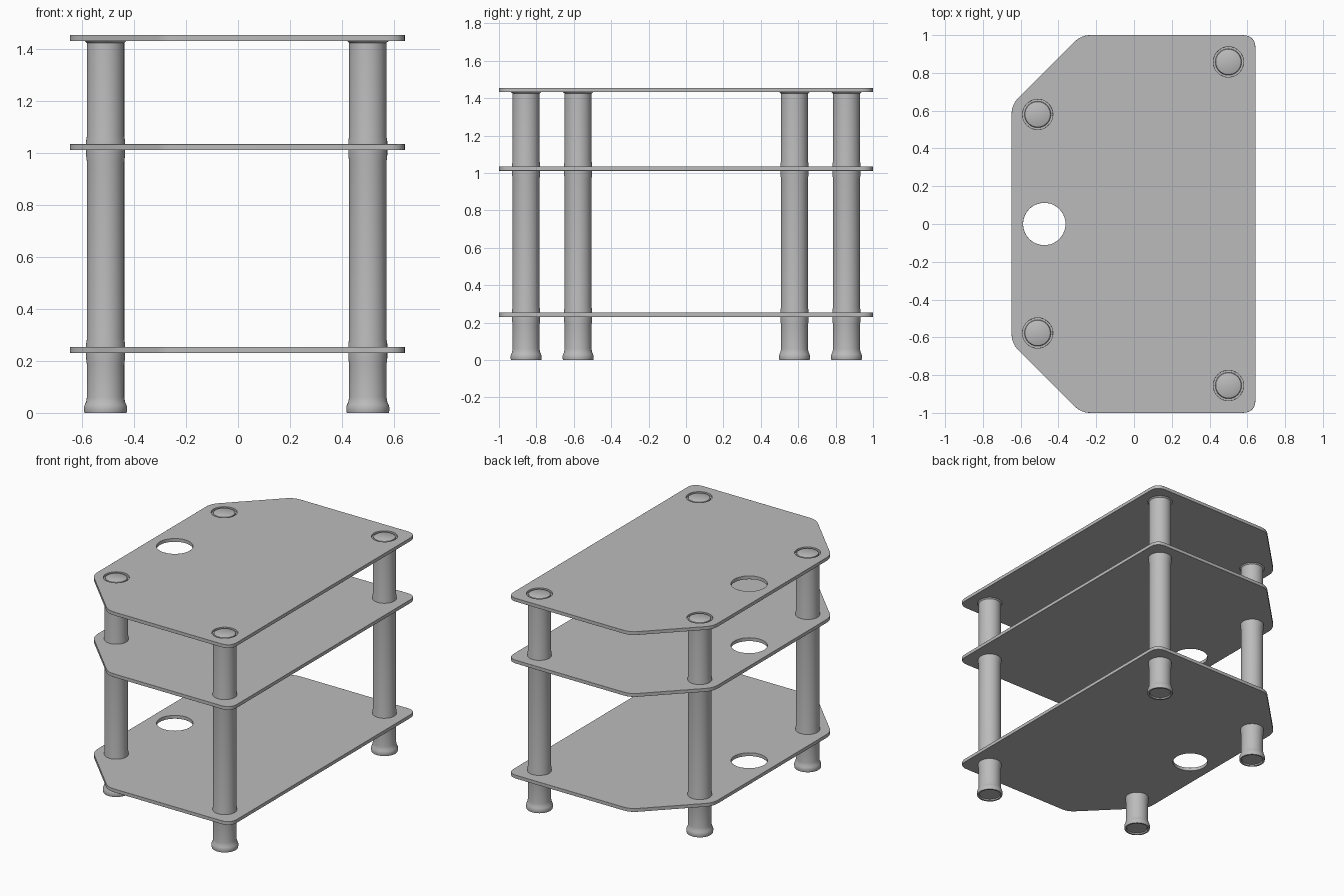
import bpy, bmesh
from math import sin, cos, pi, radians
from mathutils import Vector

cube = bpy.data.objects.get("Cube")
if cube:
    bpy.data.objects.remove(cube, do_unlink=True)

grey = bpy.data.materials.new("satin grey")
grey.use_nodes = True
grey.diffuse_color = (0.5, 0.5, 0.5, 1)
grey.node_tree.nodes["Principled BSDF"].inputs["Base Color"].default_value = (0.5, 0.5, 0.5, 1)

THICK = 0.023
SHELVES = {"bottom_shelf": 0.231, "middle_shelf": 1.012, "top_shelf": 1.432}
LEGS = {"front_right_leg": (-0.51, -0.577), "back_right_leg": (-0.51, 0.58),
        "front_left_leg": (0.5, -0.855), "back_left_leg": (0.5, 0.858)}


def finish(bm, name):
    bmesh.ops.recalc_face_normals(bm, faces=bm.faces)
    mesh = bpy.data.meshes.new(name)
    bm.to_mesh(mesh)
    bm.free()
    mesh.materials.append(grey)
    obj = bpy.data.objects.new(name, mesh)
    bpy.context.collection.objects.link(obj)
    bpy.ops.object.select_all(action="DESELECT")
    obj.select_set(True)
    bpy.context.view_layer.objects.active = obj
    bpy.ops.object.shade_smooth_by_angle(angle=radians(35))
    return obj


def circle(x, y, r, n=48):
    return [Vector((x + r * cos(2 * pi * i / n), y + r * sin(2 * pi * i / n))) for i in range(n)]


def rounded(corners, steps=7):
    """Round each corner (x, y, setback) with a quadratic curve."""
    pts = []
    for i, (x, y, d) in enumerate(corners):
        p = Vector((x, y))
        a, b = (Vector(corners[j][:2]) for j in (i - 1, (i + 1) % len(corners)))
        a = p + (a - p).normalized() * d
        b = p + (b - p).normalized() * d
        for k in range(steps + 1):
            t = k / steps
            pts.append(a * (1 - t) ** 2 + p * 2 * t * (1 - t) + b * t * t)
    return pts


def shelf(name, z, holes):
    bm = bmesh.new()
    half = [(0.643, -1, 0.07), (0.643, 1, 0.07), (-0.28, 1, 0.05), (-0.648, 0.632, 0.05)]
    outline = rounded(half + [(x, -y, d) for x, y, d in half[:1:-1]])
    edges = []
    for loop in [outline] + holes:
        vs = [bm.verts.new((p.x, p.y, z)) for p in loop]
        edges += [bm.edges.new((v, vs[i - 1])) for i, v in enumerate(vs)]
    bmesh.ops.triangle_fill(bm, edges=edges, use_beauty=True)
    ext = bmesh.ops.extrude_face_region(bm, geom=bm.faces[:])
    bmesh.ops.translate(bm, vec=(0, 0, THICK),
                        verts=[g for g in ext["geom"] if isinstance(g, bmesh.types.BMVert)])
    obj = finish(bm, name)
    bevel = obj.modifiers.new("rounded rim", "BEVEL")
    bevel.width, bevel.segments = 0.006, 2
    bevel.limit_method, bevel.angle_limit = "ANGLE", radians(50)


def leg(name, x, y, profile, n=40):
    bm = bmesh.new()
    rings = [[bm.verts.new((p.x, p.y, z)) for p in circle(x, y, r, n)] for r, z in profile]
    for lo, hi in zip(rings, rings[1:]):
        for i in range(n):
            bm.faces.new((lo[i - 1], lo[i], hi[i], hi[i - 1]))
    bm.faces.new(rings[0])
    bm.faces.new(rings[-1])
    finish(bm, name)


# Shelves: all share the cable hole, the top one also has leg sockets
cable_hole = circle(-0.475, 0, 0.112)
sockets = [circle(x, y, 0.08) for x, y in LEGS.values()]
for name, z in SHELVES.items():
    shelf(name, z, [cable_hole] + (sockets if name == "top_shelf" else []))

# Leg profile: recessed sole, flared foot, shaft with slight collars, cap in a groove
R = 0.072
profile = [(0.058, 0.008), (0.066, 0.008), (0.07, 0), (0.081, 0), (0.083, 0.01), (0.083, 0.022),
           (0.08, 0.032), (0.075, 0.042), (R, 0.06)]
for z in list(SHELVES.values())[:2]:
    profile += [(R, z - 0.045), (R + 0.003, z - 0.02), (R + 0.003, z),
                (R + 0.003, z + THICK + 0.012), (R, z + THICK + 0.03)]
top = SHELVES["top_shelf"] + THICK
profile += [(R, top - 0.03), (0.081, top - 0.022), (0.081, top - 0.013),
            (0.07, top - 0.013), (0.067, top - 0.003), (0.062, top)]
for name, (x, y) in LEGS.items():
    leg(name, x, y, profile)
